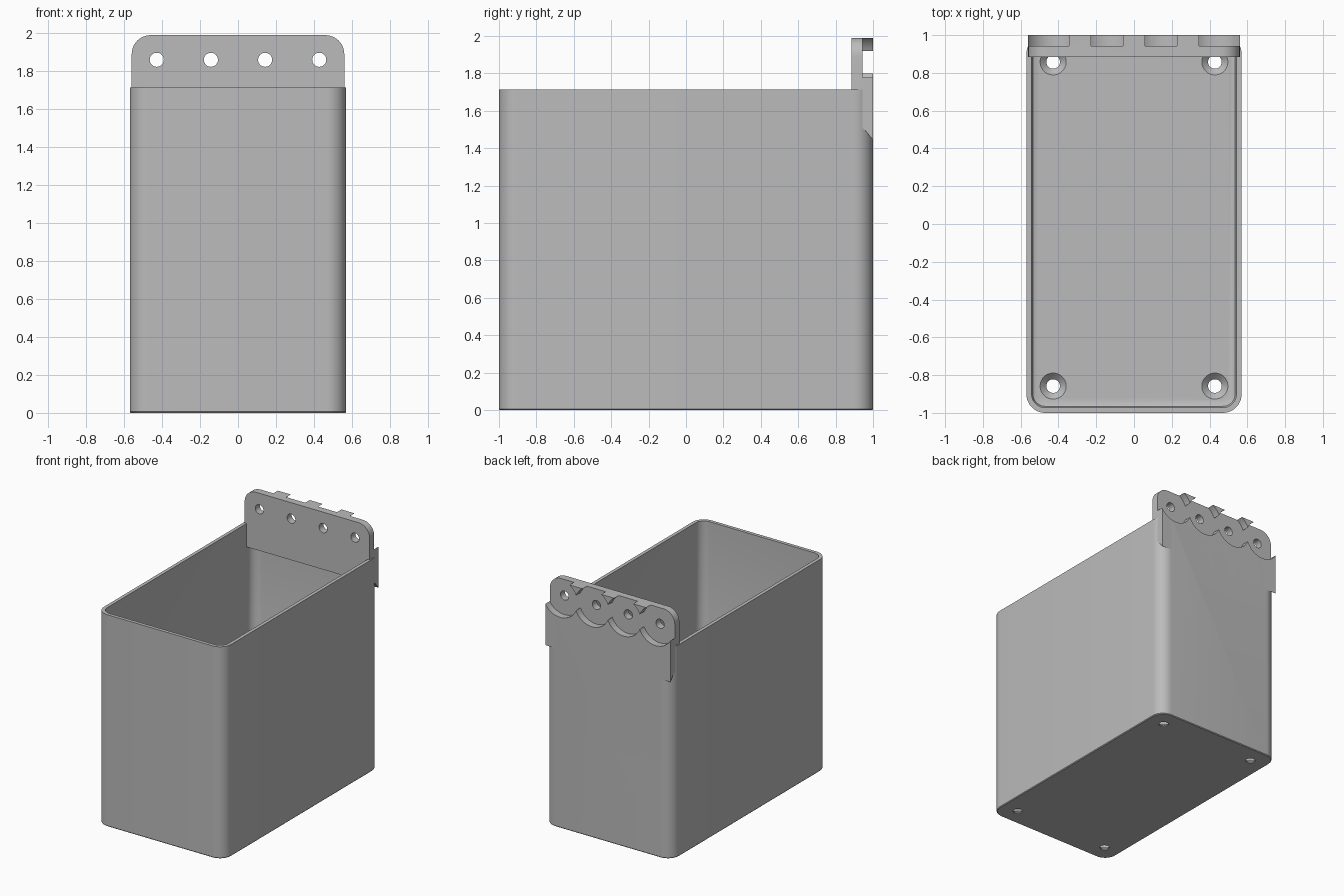
import bpy, bmesh
from math import sin, cos, pi, radians

if "Cube" in bpy.data.objects:
    bpy.data.objects.remove(bpy.data.objects["Cube"])

grey = bpy.data.materials.new("plain grey")
grey.use_nodes = True
grey.diffuse_color = (0.5, 0.5, 0.5, 1)
grey.node_tree.nodes["Principled BSDF"].inputs["Base Color"].default_value = (0.5, 0.5, 0.5, 1)


def loft(name, rings):
    """Closed solid through rings that share one vertex count."""
    bm = bmesh.new()
    loops = [[bm.verts.new(p) for p in ring] for ring in rings]
    n = len(loops[0])
    for a, b in zip(loops, loops[1:]):
        for i in range(n):
            j = (i + 1) % n
            bm.faces.new((a[i], a[j], b[j], b[i]))
    bm.faces.new(loops[0])
    bm.faces.new(loops[-1])
    bmesh.ops.recalc_face_normals(bm, faces=bm.faces)
    mesh = bpy.data.meshes.new(name)
    bm.to_mesh(mesh)
    bm.free()
    mesh.materials.append(grey)
    obj = bpy.data.objects.new(name, mesh)
    bpy.context.collection.objects.link(obj)
    return obj


def rounded(hx, hy, r, steps=10):
    """Rounded rectangle outline."""
    pts = []
    for k, (sx, sy) in enumerate([(1, 1), (-1, 1), (-1, -1), (1, -1)]):
        for i in range(steps + 1):
            a = (k + i / steps) * pi / 2
            pts.append((sx * (hx - r) + r * cos(a), sy * (hy - r) + r * sin(a)))
    return pts


def circle(x, y, r, n=48):
    return [(x + r * cos(2 * pi * i / n), y + r * sin(2 * pi * i / n)) for i in range(n)]


def flat(outline, z):
    return [(x, y, z) for x, y in outline]


def upright(outline, y):
    return [(x, y, z) for x, z in outline]


def cut(target, cutter):
    mod = target.modifiers.new("cut", "BOOLEAN")
    mod.operation, mod.solver, mod.object = "DIFFERENCE", "EXACT", cutter
    bpy.context.view_layer.objects.active = target
    bpy.ops.object.modifier_apply(modifier=mod.name)
    bpy.data.objects.remove(cutter)


# Bin shell, hollowed with a soft floor edge
bin_shell = loft("bin_shell", [flat(rounded(0.565, 0.995, 0.095), 0),
                               flat(rounded(0.57, 1, 0.1), 0.006),
                               flat(rounded(0.57, 1, 0.1), 1.715)])
cut(bin_shell, loft("cavity", [flat(rounded(0.52, 0.95, 0.05), 0.04),
                               flat(rounded(0.535, 0.965, 0.065), 0.047),
                               flat(rounded(0.542, 0.972, 0.072), 0.065),
                               flat(rounded(0.542, 0.972, 0.072), 1.8)]))

# Countersunk screw holes in the floor
for x in (-0.428, 0.428):
    for y in (-0.858, 0.858):
        cut(bin_shell, loft("floor_hole", [flat(circle(x, y, r), z) for r, z in
                                           [(0.036, -0.1), (0.036, 0.008), (0.07, 0.041), (0.07, 0.06)]]))

# Hanging plate with rounded top corners and a sloped underside
outline = [(x, z + 1.4) for x, z in rounded(0.56, 0.59, 0.1)]
hanger_plate = loft("hanger_plate", [upright(outline, 0.885), upright(outline, 1)])
under = [(0.8, 0.5), (0.8, 1.525), (0.885, 1.525), (0.945, 1.51), (1.0, 1.445), (1.1, 1.33), (1.1, 0.5)]
cut(hanger_plate, loft("underside", [[(x, y, z) for y, z in under] for x in (-1, 1)]))

# Round washer pockets and through holes in the plate
for x in (-0.428, -0.1427, 0.1427, 0.428):
    for target in (hanger_plate, bin_shell):
        pocket = circle(x, 1.86, 0.155, 64)
        cut(target, loft("pocket", [upright(pocket, 0.943), upright(pocket, 1.1)]))
    hole = circle(x, 1.86, 0.037, 32)
    cut(hanger_plate, loft("plate_hole", [upright(hole, 0.8), upright(hole, 1.1)]))

# Smooth curved surfaces, keep edges sharp
bpy.ops.object.select_all(action="DESELECT")
for obj in (bin_shell, hanger_plate):
    obj.select_set(True)
bpy.context.view_layer.objects.active = bin_shell
bpy.ops.object.shade_smooth_by_angle(angle=radians(30))
